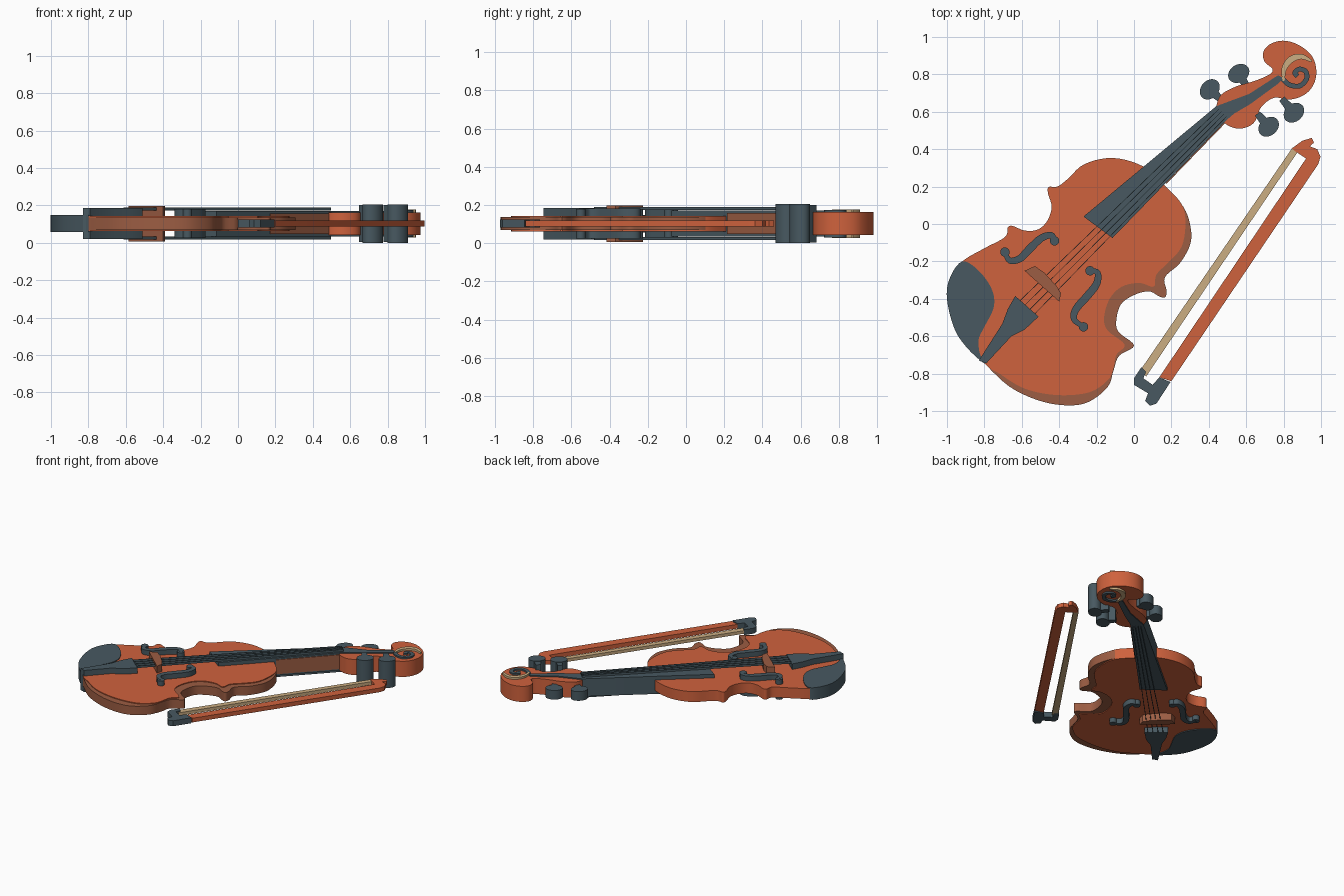
import bpy, bmesh, math
from mathutils import Vector

default_cube = bpy.data.objects.get("Cube")
if default_cube:
    bpy.data.objects.remove(default_cube, do_unlink=True)

MIDDLE = 0.1025  # height of the symmetry plane shared by every part


def make_material(name, red, green, blue):
    linear = [((c / 255 + 0.055) / 1.055) ** 2.4 for c in (red, green, blue)]
    material = bpy.data.materials.new(name)
    material.use_nodes = True
    material.diffuse_color = (*linear, 1)
    material.node_tree.nodes["Principled BSDF"].inputs["Base Color"].default_value = (*linear, 1)
    return material


orange = make_material("orange wood", 207, 98, 61)
brown = make_material("brown wood", 156, 93, 67)
slate = make_material("dark slate", 72, 89, 97)
cream = make_material("cream", 203, 173, 130)


def smooth_path(points, closed=True, steps=5):
    """Catmull-Rom curve through the points."""
    points = [Vector(p) for p in points]
    count = len(points)
    result = []
    for i in range(count if closed else count - 1):
        if closed:
            a, b, c, d = (points[(i + k) % count] for k in (-1, 0, 1, 2))
        else:
            a, b, c, d = (points[min(max(i + k, 0), count - 1)] for k in (-1, 0, 1, 2))
        for s in range(steps):
            t = s / steps
            result.append(b + (c - a) * t / 2 + (a * 2 - b * 5 + c * 4 - d) * t * t / 2
                          + (b * 3 - a - c * 3 + d) * t * t * t / 2)
    if not closed:
        result.append(points[-1])
    return result


def slab(name, outline, half, material, centre=MIDDLE):
    """Flat outline extruded equally above and below its centre height."""
    bm = bmesh.new()
    face = bm.faces.new([bm.verts.new((p[0], p[1], centre - half)) for p in outline])
    extruded = bmesh.ops.extrude_face_region(bm, geom=[face])["geom"]
    top = [g for g in extruded if isinstance(g, bmesh.types.BMVert)]
    bmesh.ops.translate(bm, verts=top, vec=(0, 0, half * 2))
    bmesh.ops.recalc_face_normals(bm, faces=bm.faces)
    mesh = bpy.data.meshes.new(name)
    bm.to_mesh(mesh)
    bm.free()
    mesh.materials.append(material)
    obj = bpy.data.objects.new(name, mesh)
    bpy.context.collection.objects.link(obj)
    bpy.ops.object.select_all(action="DESELECT")
    obj.select_set(True)
    bpy.context.view_layer.objects.active = obj
    bpy.ops.object.shade_smooth_by_angle(angle=math.radians(35))
    return obj


def ribbon(path, width):
    """Outline of a stroke; width is a function of the position along it."""
    left, right = [], []
    last = len(path) - 1
    for i, p in enumerate(path):
        along = (path[min(i + 1, last)] - path[max(i - 1, 0)]).normalized()
        side = Vector((-along.y, along.x)) * width(i / last) / 2
        left.append(p + side)
        right.append(p - side)
    return left + right[::-1]


def ellipse(centre, long, short, direction):
    across = Vector((-direction.y, direction.x))
    turns = [math.tau * i / 28 for i in range(28)]
    return [centre + across * math.cos(a) * long + direction * math.sin(a) * short for a in turns]


# Body plate
slab("body", smooth_path([
    (-.115, .353), (-.265, .32), (-.355, .24), (-.41, .2), (-.455, .198), (-.46, .165),
    (-.44, .09), (-.465, .015), (-.515, -.03), (-.585, -.035), (-.65, -.01), (-.675, -.02),
    (-.69, -.07), (-.8, -.13), (-.918, -.2), (-.98, -.29), (-.995, -.4), (-.955, -.56),
    (-.8, -.745), (-.72, -.8), (-.585, -.88), (-.41, -.915), (-.24, -.9), (-.14, -.835),
    (-.11, -.77), (-.095, -.7), (-.05, -.645), (-.14, -.57), (-.16, -.5), (-.13, -.4),
    (-.065, -.335), (.03, -.315), (.105, -.335), (.12, -.27), (.19, -.2), (.255, -.12),
    (.275, 0), (.255, .105), (.16, .21), (.045, .31)]), .04, orange)

# Brown rib that shows along one side
slab("body_rib", smooth_path([
    (-.8, -.745), (-.665, -.87), (-.505, -.945), (-.355, -.97), (-.24, -.95), (-.14, -.87),
    (-.11, -.785), (-.08, -.705), (0, -.65), (-.08, -.58), (-.095, -.52), (-.07, -.43),
    (0, -.38), (.08, -.36), (.135, -.387), (.165, -.392), (.175, -.36), (.165, -.285),
    (.245, -.21), (.3, -.11), (.303, -.02), (.265, .09), (.16, .21)], closed=False),
    .034, brown)

# Chin rest
slab("chin_rest", smooth_path([
    (-.918, -.2), (-.985, -.29), (-1, -.4), (-.96, -.56), (-.89, -.665), (-.8, -.745),
    (-.825, -.69), (-.83, -.615), (-.8, -.55), (-.75, -.445), (-.76, -.35),
    (-.83, -.25)]), .046, slate)

# Tailpiece and bridge
slab("tailpiece", [
    (-.635, -.385), (-.675, -.455), (-.705, -.535), (-.83, -.73), (-.79, -.745),
    (-.655, -.6), (-.585, -.565), (-.51, -.495)], .083, slate)
slab("bridge", [
    (-.585, -.25), (-.53, -.225), (-.48, -.26), (-.415, -.33), (-.39, -.37),
    (-.4, -.415)], .095, brown)

# Sound holes, each a swelling stroke with a round dot at both ends
sound_holes = {
    "left": [(-.69, -.15), (-.665, -.195), (-.61, -.185), (-.56, -.135), (-.495, -.075),
             (-.44, -.06), (-.425, -.09)],
    "right": [(-.235, -.25), (-.195, -.26), (-.2, -.32), (-.25, -.385), (-.31, -.455),
              (-.32, -.51), (-.27, -.55)]}
for side, points in sound_holes.items():
    path = smooth_path(points, closed=False)
    slab("sound_hole_" + side, ribbon(path, lambda t: .022 + .02 * math.sin(t * math.pi)),
         .078, slate)
    for end, centre in (("start", path[0]), ("end", path[-1])):
        slab(f"sound_hole_dot_{side}_{end}", ellipse(centre, .025, .025, Vector((0, 1))),
             .077, slate)

# Fingerboard running on into the peg box
slab("fingerboard", [
    (-.155, .135), (-.27, .04), (-.115, -.075), (.5, .56), (.535, .59), (.62, .64),
    (.77, .75), (.8, .78), (.77, .795), (.615, .695), (.44, .63)], .068, slate)

# Brown cheek on one side of the neck
slab("neck_cheek", [(.17, .219), (.174, .215), (.504, .556), (.5, .56)], .055, brown)

# Strings, on both faces
for i in range(4):
    t = i / 3
    start = Vector((-.61, -.41)).lerp(Vector((-.53, -.48)), t)
    end = Vector((.455, .615)).lerp(Vector((.495, .575)), t)
    for face, sign in (("top", 1), ("bottom", -1)):
        slab(f"string_{i}_{face}", ribbon([start, end], lambda t: .003), .008, slate,
             MIDDLE + sign * .078)

# Scroll head with its cream crescent and dark spiral
slab("scroll_head", smooth_path([
    (.44, .63), (.465, .69), (.545, .735), (.645, .765), (.725, .8), (.74, .83),
    (.7, .865), (.69, .915), (.725, .96), (.795, .98), (.875, .96), (.95, .9),
    (.975, .82), (.96, .745), (.91, .69), (.83, .665), (.75, .675), (.68, .625),
    (.64, .54), (.565, .51), (.49, .535), (.44, .605)]), .06, orange)
crescent = smooth_path([(.8, .765), (.803, .83), (.84, .88), (.895, .895), (.95, .87)], closed=False)
slab("scroll_crescent", ribbon(crescent, lambda t: .01 + .025 * math.sin(t * math.pi)),
     .075, cream)
spiral = smooth_path([
    (.79, .78), (.83, .745), (.885, .738), (.922, .775), (.918, .815), (.885, .828),
    (.86, .81), (.875, .79)], closed=False)
slab("scroll_spiral", ribbon(spiral, lambda t: .026), .072, slate)

# Tuning pegs: oval head and tapering stem
pegs = [("back_lower", (.405, .72), (.465, .665), .035),
        ("back_upper", (.56, .805), (.6, .74), .035),
        ("front_lower", (.72, .52), (.66, .59), MIDDLE),
        ("front_upper", (.855, .595), (.79, .67), MIDDLE)]
for name, head, foot, half in pegs:
    head, foot = Vector(head), Vector(foot)
    slab("peg_head_" + name, ellipse(head, .06, .047, (foot - head).normalized()), half, slate)
    slab("peg_stem_" + name, ribbon([head, foot], lambda t: .055 - .02 * t), half * .96, slate)

# Bow
slab("bow_stick", [
    (.95, .46), (.962, .435), (.94, .415), (.98, .4), (.997, .36), (.985, .32),
    (.2, -.84), (.135, -.82), (.92, .35), (.86, .39), (.845, .405), (.9, .445)], .016, orange)
slab("bow_hair", [(.845, .405), (.875, .385), (.065, -.815), (.035, -.78)], .012, cream)
slab("bow_frog", [
    (.04, -.765), (.065, -.79), (.05, -.825), (.1, -.86), (.135, -.82), (.195, -.845),
    (.12, -.96), (.085, -.972), (.06, -.945), (.075, -.905), (0, -.86), (0, -.825)],
    .021, slate)
